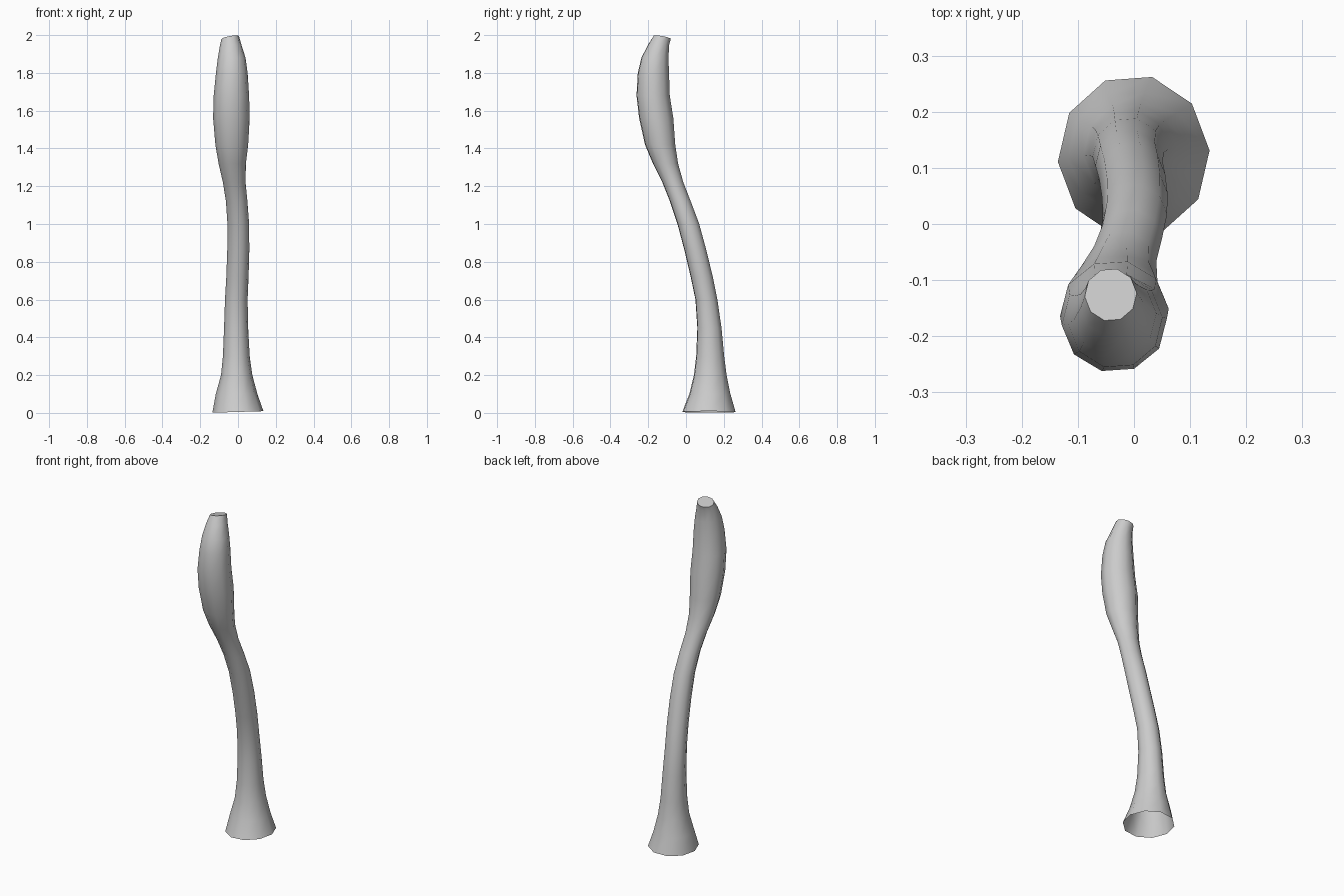
import bpy, bmesh
from math import sin, cos, radians

SIDES = 10
OFFSET = radians(4)

# Stalk sections: height, x min, x max, y min, y max
SECTIONS = [
    (0.01, -0.136, 0.135, -0.02, 0.262),
    (0.10, -0.118, 0.103, 0.018, 0.235),
    (0.20, -0.090, 0.076, 0.042, 0.215),
    (0.30, -0.080, 0.062, 0.054, 0.202),
    (0.45, -0.074, 0.054, 0.060, 0.188),
    (0.60, -0.069, 0.051, 0.050, 0.166),
    (0.72, -0.062, 0.056, 0.025, 0.142),
    (0.86, -0.057, 0.060, -0.008, 0.108),
    (1.00, -0.056, 0.059, -0.045, 0.070),
    (1.12, -0.064, 0.050, -0.085, 0.025),
    (1.22, -0.080, 0.040, -0.125, -0.014),
    (1.32, -0.103, 0.042, -0.175, -0.042),
    (1.42, -0.120, 0.054, -0.217, -0.057),
    (1.56, -0.132, 0.062, -0.248, -0.067),
    (1.68, -0.129, 0.059, -0.262, -0.086),
    (1.80, -0.117, 0.051, -0.255, -0.090),
    (1.88, -0.107, 0.040, -0.236, -0.093),
    (1.95, -0.095, 0.018, -0.200, -0.089),
    (1.987, -0.088, 0.005, -0.172, -0.080),
]


def add_ring(bm, section, tilt_x=0.0, tilt_y=0.0):
    """One ten-sided section, optionally tipped out of level."""
    z, x0, x1, y0, y1 = section
    ring = []
    for i in range(SIDES):
        a = OFFSET + i * 2 * 3.14159265 / SIDES
        dx = cos(a) * (x1 - x0) / 2
        dy = sin(a) * (y1 - y0) / 2 / 0.97
        ring.append(bm.verts.new(((x0 + x1) / 2 + dx, (y0 + y1) / 2 + dy,
                                  z + dx * tilt_x + dy * tilt_y)))
    return ring


# Curved stalk, open at the foot and closed at the tip
bm = bmesh.new()
last = len(SECTIONS) - 1
rings = [add_ring(bm, s, 0.18 if i == last else (0.03 if i == 0 else 0),
                  -0.18 if i == last else 0) for i, s in enumerate(SECTIONS)]
for v in rings[0]:
    v.co.z = max(0.0, v.co.z - 0.005)
for low, high in zip(rings, rings[1:]):
    for i in range(SIDES):
        j = (i + 1) % SIDES
        bm.faces.new((low[i], low[j], high[j], high[i]))
bm.faces.new(rings[-1])

mesh = bpy.data.meshes.new("stalk")
bm.to_mesh(mesh)
bm.free()
stalk = bpy.data.objects.new("stalk", mesh)
bpy.context.collection.objects.link(stalk)

# Smooth sides with a crisp edge round the tip
bpy.context.view_layer.objects.active = stalk
stalk.select_set(True)
bpy.ops.object.shade_smooth_by_angle(angle=radians(50))
